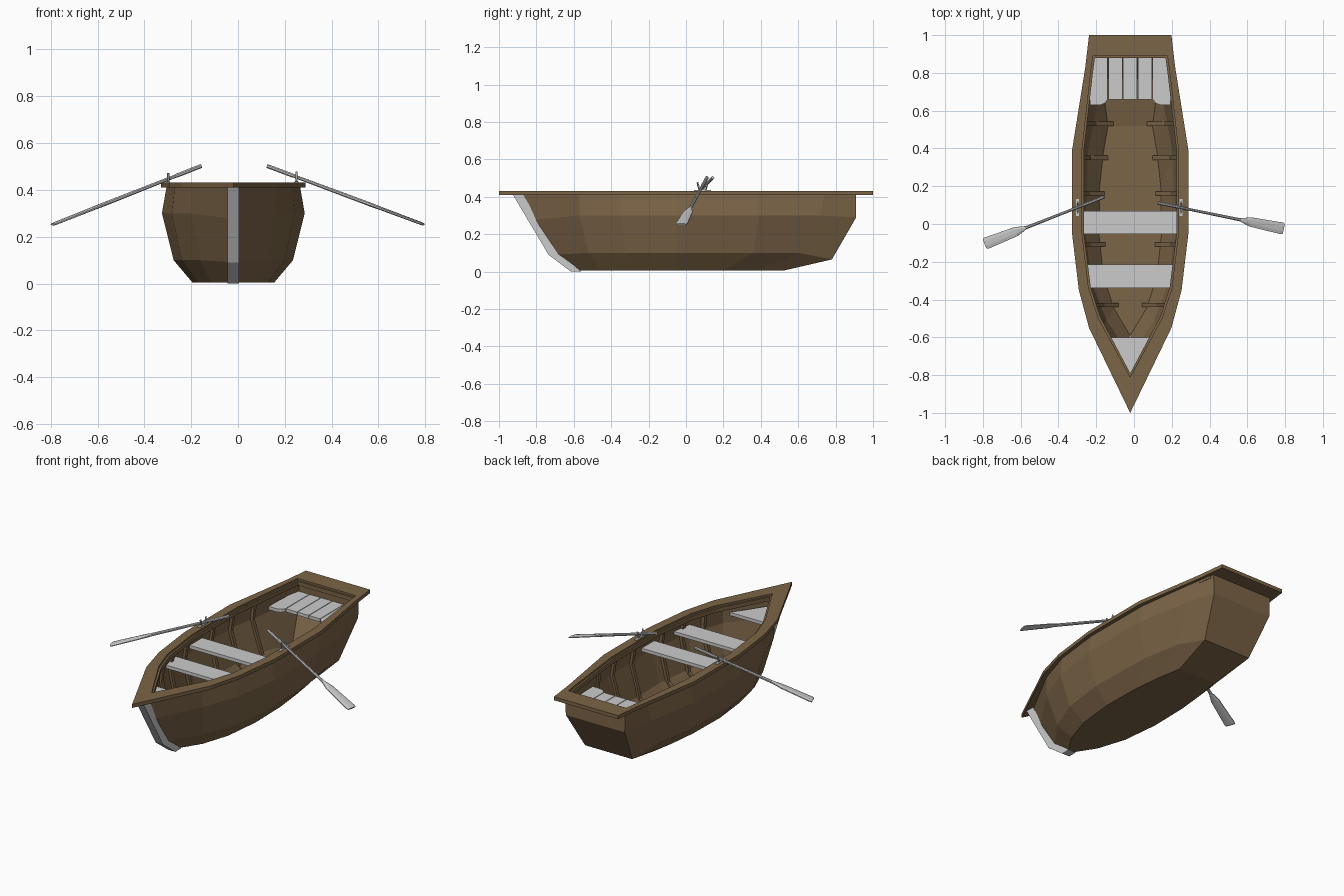
import bpy, bmesh, math
from mathutils import Vector, Matrix

if "Cube" in bpy.data.objects:
    bpy.data.objects.remove(bpy.data.objects["Cube"])

CX = -0.02  # boat centreline
wood = bpy.data.materials.new("brown_wood")
wood.diffuse_color = (0.20, 0.128, 0.063, 1)
wood.use_nodes = True
wood.node_tree.nodes["Principled BSDF"].inputs["Base Color"].default_value = wood.diffuse_color


def finish(name, bm, mat=None):
    bmesh.ops.recalc_face_normals(bm, faces=bm.faces)
    me = bpy.data.meshes.new(name)
    bm.to_mesh(me)
    bm.free()
    ob = bpy.data.objects.new(name, me)
    bpy.context.collection.objects.link(ob)
    if mat:
        me.materials.append(mat)
    return ob


def extrude(name, pts, vec, mat=None):
    bm = bmesh.new()
    f = bm.faces.new([bm.verts.new(p) for p in pts])
    r = bmesh.ops.extrude_face_region(bm, geom=[f], use_keep_orig=True)
    bmesh.ops.translate(bm, vec=vec, verts=[v for v in r["geom"] if isinstance(v, bmesh.types.BMVert)])
    return finish(name, bm, mat)


def mirror_ring(half, z, bow_z=None, stern_z=None):
    # half outline (y, half width) from stern to bow point -> full ring
    out = []
    for i, (y, w) in enumerate(half):
        h = z
        if i == len(half) - 1 and bow_z is not None:
            h = bow_z
        if i == 0 and stern_z is not None:
            h = stern_z
        out.append((w, y, h))
    left = [(-w, y, h) for w, y, h in reversed(out[:-1])]
    return [Vector((CX + x, y, h)) for x, y, h in out + left]


def bridge(bm, a, b):
    n = len(a)
    for i in range(n):
        bm.faces.new((a[i], a[(i + 1) % n], b[(i + 1) % n], b[i]))


# hull: four outlines from floor to gunwale
levels = [
    (0.005, [(.52, .125), (.38, .15), (.2, .17), (-.05, .175), (-.28, .15), (-.45, .095), (-.60, 0)]),
    (0.10, [(.78, .16), (.6, .20), (.36, .245), (-.05, .255), (-.32, .22), (-.52, .14), (-.715, 0)]),
    (0.30, [(.91, .20), (.72, .245), (.39, .303), (-.05, .305), (-.35, .262), (-.57, .178), (-.84, 0)]),
    (0.415, [(.91, .205), (.74, .235), (.39, .283), (-.05, .285), (-.35, .25), (-.57, .18), (-.905, 0)]),
]
bm = bmesh.new()
rings = []
for i, (z, half) in enumerate(levels):
    ring = mirror_ring(half, z, {1: .09, 2: .275}.get(i), {1: .065, 2: .29}.get(i))
    rings.append([bm.verts.new(p) for p in ring])
bm.faces.new(rings[0])
for a, b in zip(rings, rings[1:]):
    bridge(bm, a, b)
hull = finish("hull", bm, wood)
sol = hull.modifiers.new("planking", 'SOLIDIFY')
sol.thickness = 0.02
sol.offset = -1


# gunwale and inner rail: flat rings
def flat_ring(name, outer, inner, z0, z1):
    bm = bmesh.new()
    loops = [[bm.verts.new(p) for p in mirror_ring(h, z)]
             for h, z in ((outer, z0), (outer, z1), (inner, z1), (inner, z0))]
    for i in range(4):
        bridge(bm, loops[i], loops[(i + 1) % 4])
    return finish(name, bm, wood)


rim_out = [(1, .218), (.83, .238), (.39, .308), (-.05, .308), (-.35, .272), (-.55, .218), (-1, 0)]
rim_in = [(.89, .197), (.80, .209), (.39, .255), (-.05, .255), (-.34, .22), (-.50, .168), (-.81, 0)]
rail_in = [(.88, .187), (.79, .199), (.39, .245), (-.05, .245), (-.335, .209), (-.49, .159), (-.79, 0)]
flat_ring("gunwale", rim_out, rim_in, .41, .432)
flat_ring("inner_rail", [(y, w + .015) for y, w in rim_in[:-1]] + [(-.83, 0)], rail_in, .395, .42)

# stem strip on the bow
extrude("stem", [(CX - .025, y, z) for y, z in
                 [(-.925, .41), (-.735, .09), (-.615, 0), (-.56, 0), (-.69, .11), (-.87, .41)]],
        (.05, 0, 0))


# ribs following the inside of the hull
def half_width(half, y):
    for (y0, w0), (y1, w1) in zip(half, half[1:]):
        if y1 <= y <= y0:
            return w0 + (w1 - w0) * (y0 - y) / (y0 - y1)
    return half[0][1]


for k, y in enumerate((.52, .34, .15, -.12, -.29, -.44)):
    prof = [(half_width(h, y), max(z, .03)) for z, h in levels]
    for side, s in (("right", 1), ("left", -1)):
        pts = [(CX + s * (w - .014), y, z) for w, z in prof]
        pts += [(CX + s * (w - .036), y, z) for w, z in reversed(prof)]
        extrude(f"rib_{side}_{k + 1}", pts, (0, .022, 0), wood)


# seats
def seat(name, y0, w0, y1, w1, top=.36, t=.02):
    extrude(name, [(CX - w0, y0, top - t), (CX + w0, y0, top - t),
                   (CX + w1, y1, top - t), (CX - w1, y1, top - t)], (0, 0, t))


seat("middle_seat", -.052, .272, .07, .272)
seat("front_seat", -.34, .232, -.215, .252)
extrude("bow_seat", [(CX - .14, -.60, .34), (CX + .14, -.60, .34), (CX, -.81, .34)], (0, 0, .02))

# stern seat: lengthwise planks, outer two have angled longer ends
pw = .078
for i in range(5):
    x0 = CX - 2.5 * pw + i * pw
    a, b = x0 + .002, x0 + pw - .002
    if i in (0, 4):
        s = -1 if i == 0 else 1
        inner, outer = (b, a - .02) if i == 0 else (a, b + .02)
        mid = inner + s * .03
        pts = [(inner, .89), (inner, .66), (inner + s * .015, .64), (inner + s * .04, .63),
               (outer, .63), (outer, .70), (outer - s * .012, .89)]
    else:
        pts = [(a, .66), (b, .66), (b, .89), (a, .89)]
    extrude(f"stern_seat_plank_{i + 1}", [(x, y, .335) for x, y in pts], (0, 0, .02))


# oars: shaft, grip and flat tapered blade in one mesh
def oar(name, handle, tip):
    h, t = Vector(handle), Vector(tip)
    d = t - h
    L = d.length
    xa = d.normalized()
    ya = Vector((0, 0, 1)).cross(xa).normalized()
    za = xa.cross(ya)
    M = Matrix((xa, ya, za)).transposed().to_4x4()
    M.translation = h
    bm = bmesh.new()
    prof = [(0, .009, .009), (.12, .009, .009), (.125, .0075, .0075), (L - .25, .009, .009),
            (L - .19, .027, .007), (L - .01, .034, .006), (L, .029, .005)]
    loops = [[bm.verts.new(M @ Vector((x, w * math.cos(a), q * math.sin(a))))
              for a in [math.tau * (j + .5) / 8 for j in range(8)]] for x, w, q in prof]
    for a, b in zip(loops, loops[1:]):
        bridge(bm, a, b)
    bm.faces.new(loops[0])
    bm.faces.new(loops[-1])
    finish(name, bm)


oar("right_oar", (.125, .112, .502), (.792, -.025, .253))
oar("left_oar", (-.158, .143, .502), (-.79, -.105, .253))


# oarlocks: U fork on a pin with a small base pad
def tube(name, pts, r):
    cu = bpy.data.curves.new(name, 'CURVE')
    cu.dimensions = '3D'
    cu.bevel_depth = r
    cu.bevel_resolution = 1
    cu.use_fill_caps = True
    sp = cu.splines.new('POLY')
    sp.points.add(len(pts) - 1)
    for p, c in zip(sp.points, pts):
        p.co = (*c, 1)
    bpy.context.collection.objects.link(bpy.data.objects.new(name, cu))


for side, x, z in (("right", .25, .457), ("left", -.298, .450)):
    y = .088
    arc = [(x, y + .021 * math.cos(a), z + .021 * math.sin(a))
           for a in [math.pi + math.pi * j / 8 for j in range(9)]]
    fork = [(x, y - .027, z + .021)] + arc + [(x, y + .027, z + .021)]
    tube(f"{side}_oarlock_fork", fork, .005)
    tube(f"{side}_oarlock_pin", [(x, y, .415), (x, y, z - .018)], .006)
    extrude(f"{side}_oarlock_pad", [(x + i, y + j, .43) for i, j in
                                    ((-.008, -.045), (.008, -.045), (.008, .045), (-.008, .045))], (0, 0, .006))
